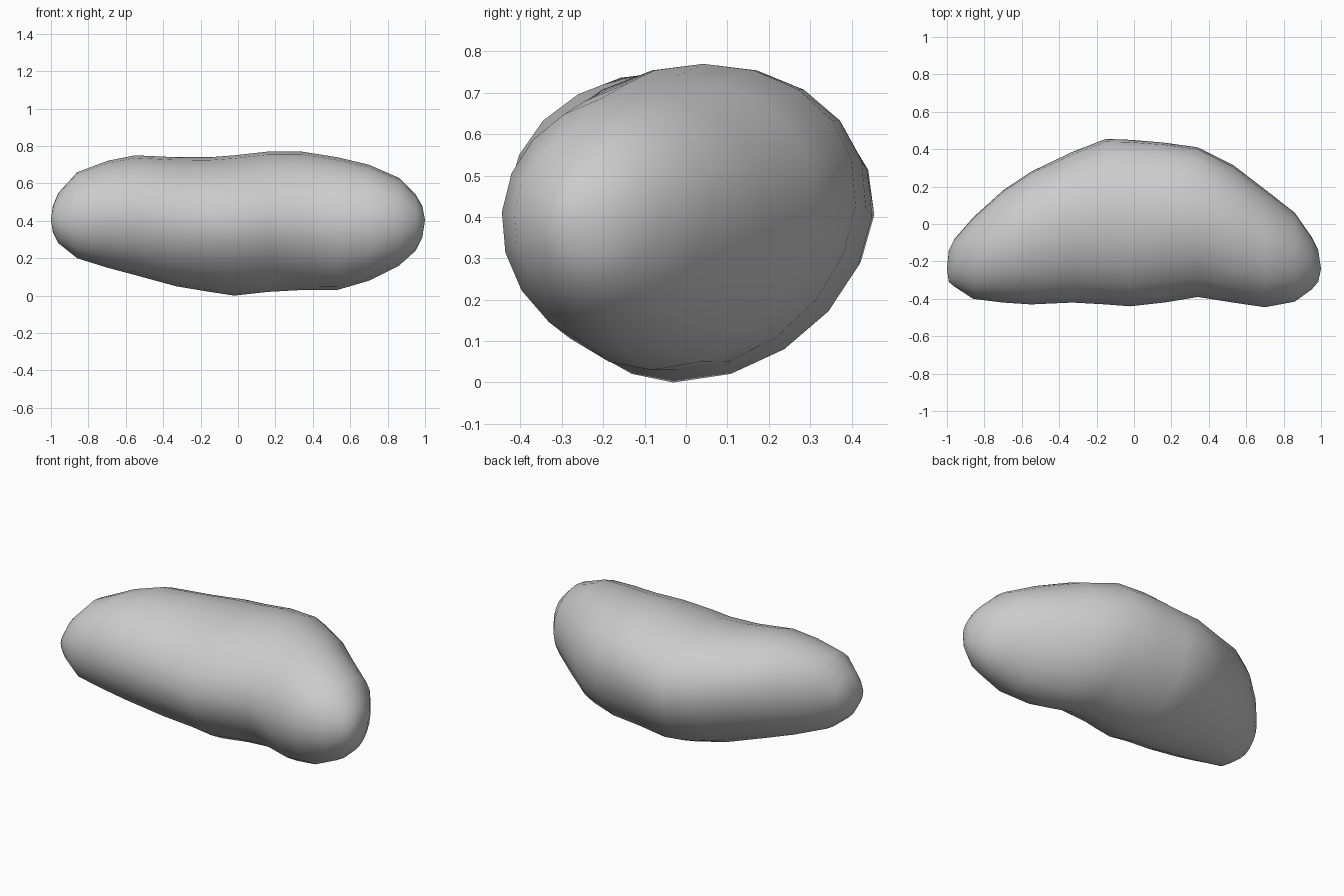
import bpy, bmesh, math

if "Cube" in bpy.data.objects:
    bpy.data.objects.remove(bpy.data.objects["Cube"])

# Cross-sections along the bean: x, y_front, y_back, z_bottom, z_top
SECTIONS = [
    (-0.99, -0.31, -0.14, 0.34, 0.48),
    (-0.96, -0.335, -0.08, 0.28, 0.55),
    (-0.86, -0.40, 0.035, 0.20, 0.66),
    (-0.70, -0.42, 0.18, 0.15, 0.72),
    (-0.55, -0.43, 0.28, 0.11, 0.75),
    (-0.33, -0.42, 0.385, 0.05, 0.74),
    (-0.15, -0.43, 0.455, 0.02, 0.74),
    (-0.02, -0.44, 0.45, 0.00, 0.75),
    (0.16, -0.42, 0.435, 0.02, 0.77),
    (0.34, -0.39, 0.41, 0.03, 0.77),
    (0.53, -0.42, 0.315, 0.03, 0.74),
    (0.70, -0.445, 0.185, 0.08, 0.70),
    (0.86, -0.415, 0.06, 0.16, 0.63),
    (0.95, -0.35, -0.07, 0.24, 0.54),
    (0.985, -0.31, -0.14, 0.31, 0.48),
]
SIDES = 20

grey = bpy.data.materials.new("stone_grey")
grey.diffuse_color = (0.6, 0.6, 0.6, 1)
grey.use_nodes = True
grey.node_tree.nodes["Principled BSDF"].inputs["Base Color"].default_value = grey.diffuse_color


def bump(x, centre, width):
    return math.exp(-((x - centre) / width) ** 2)


# Bean body: lofted rings closed with a point at each end
bm = bmesh.new()
rings = []
for x, y0, y1, z0, z1 in SECTIONS:
    cy, cz, ry, rz = (y0 + y1) / 2, (z0 + z1) / 2, (y1 - y0) / 2, (z1 - z0) / 2
    ring = []
    for i in range(SIDES):
        a = 2 * math.pi * i / SIDES
        c, s = math.cos(a), math.sin(a)
        # tops lean slightly to the back, undersides slightly to the front
        y = cy + ry * (c + 0.08 * s)
        # the widest line sits a little above the middle
        z = cz + rz * (s + 0.07 * c * c)
        # gentle flats: under the front, above the front, above the back
        if c < 0 and s < 0:
            pinch = 0.05 * bump(x, 0.05, 0.4)
        elif c < 0:
            pinch = 0.015 * bump(x, 0.22, 0.18)
        elif s > 0:
            pinch = -0.02 * (bump(x, -0.25, 0.25) + bump(x, 0.72, 0.15))
        else:
            pinch = 0
        y += pinch * 2.6 * s * s * abs(c)
        ring.append(bm.verts.new((x, y, z)))
    rings.append(ring)
for r, s in zip(rings, rings[1:]):
    for i in range(SIDES):
        j = (i + 1) % SIDES
        bm.faces.new((r[i], r[j], s[j], s[i]))
for ring, x in ((rings[0], -1.0), (rings[-1], 1.0)):
    tip = bm.verts.new((x, -0.24, 0.405))
    for i in range(SIDES):
        bm.faces.new((ring[i], ring[(i + 1) % SIDES], tip))
bmesh.ops.recalc_face_normals(bm, faces=bm.faces)

mesh = bpy.data.meshes.new("bean_body")
bm.to_mesh(mesh)
bm.free()
mesh.materials.append(grey)
mesh.shade_smooth()
body = bpy.data.objects.new("bean_body", mesh)
bpy.context.collection.objects.link(body)
